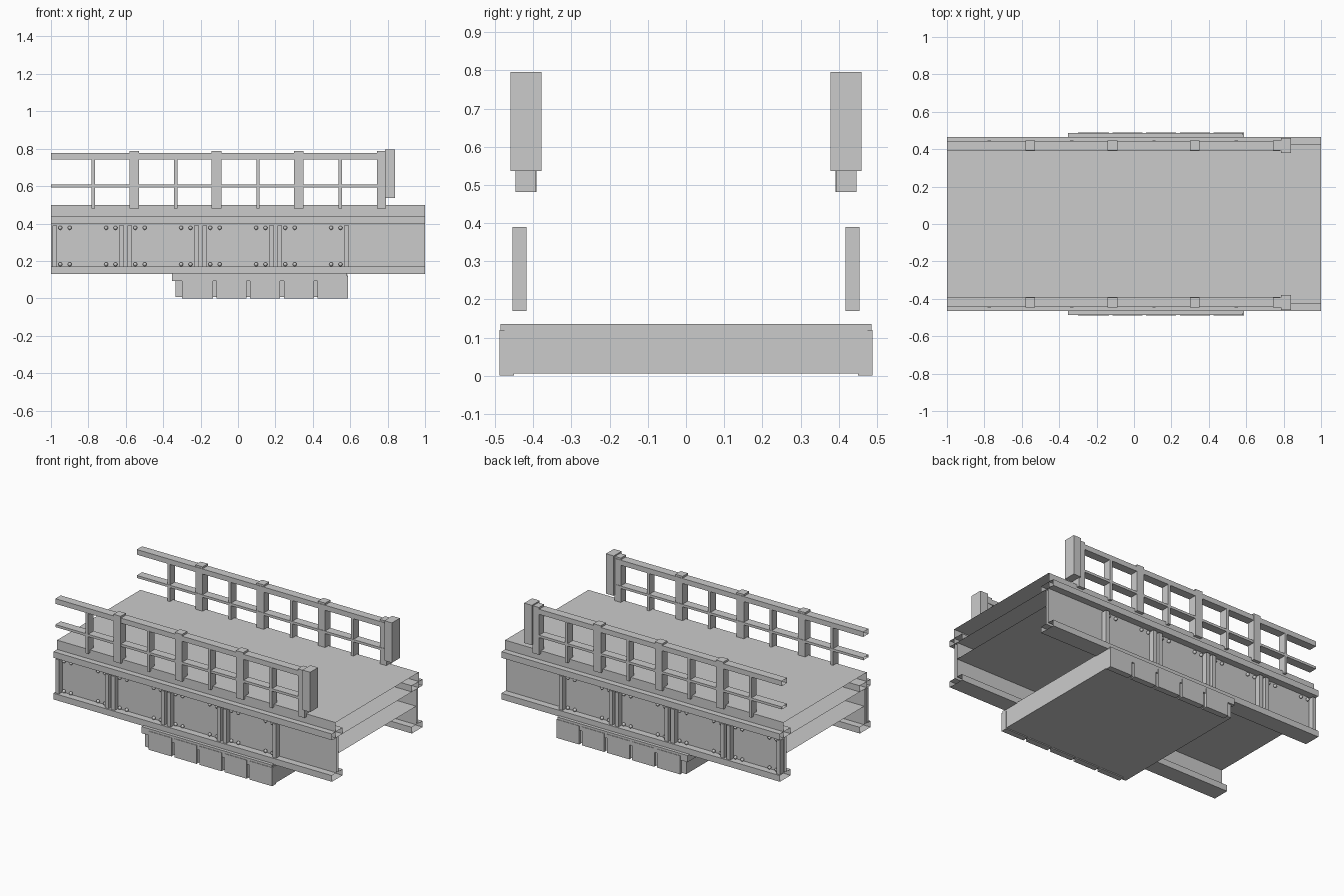
import bpy, bmesh
from mathutils import Matrix

cube = bpy.data.objects.get("Cube")
if cube:
    bpy.data.objects.remove(cube, do_unlink=True)

concrete = bpy.data.materials.new("concrete_grey")
concrete.use_nodes = True
GREY = (0.6, 0.6, 0.6, 1)
concrete.diffuse_color = GREY
concrete.node_tree.nodes["Principled BSDF"].inputs["Base Color"].default_value = GREY


def finish(bm, name):
    mesh = bpy.data.meshes.new(name)
    bm.to_mesh(mesh)
    bm.free()
    mesh.materials.append(concrete)
    obj = bpy.data.objects.new(name, mesh)
    bpy.context.collection.objects.link(obj)
    return obj


def add_box(bm, x, y, z, open_ends=False):
    """Box from (low, high) ranges, optionally without its two x faces."""
    size = [b - a for a, b in (x, y, z)]
    mid = [(a + b) / 2 for a, b in (x, y, z)]
    verts = bmesh.ops.create_cube(
        bm, size=1, matrix=Matrix.Translation(mid) @ Matrix.Diagonal((*size, 1)))["verts"]
    if open_ends:
        faces = {f for v in verts for f in v.link_faces}
        for f in faces:
            f.normal_update()
        ends = [f for f in faces if abs(f.normal.x) > 0.9]
        bmesh.ops.delete(bm, geom=ends, context='FACES_ONLY')


def boxes(name, items, open_ends=False, mirror=True):
    bm = bmesh.new()
    for item in items:
        add_box(bm, *item, open_ends=open_ends)
    obj = finish(bm, name)
    return mirrored(obj) if mirror else obj


def mirrored(obj):
    mod = obj.modifiers.new("both_sides", 'MIRROR')
    mod.use_axis = (False, True, False)
    mod.use_mirror_merge = False
    return obj


FULL = (-1, 1)

# Open-ended road deck, and the soffit sheet between the girder webs
boxes("deck", [(FULL, (-0.427, 0.427), (0.40, 0.50))], open_ends=True, mirror=False)
bm = bmesh.new()
bmesh.ops.create_grid(bm, x_segments=1, y_segments=1, size=1,
                      matrix=Matrix.Translation((0, 0, 0.29)) @ Matrix.Diagonal((1, 0.40, 1, 1)))
bmesh.ops.reverse_faces(bm, faces=bm.faces)
finish(bm, "soffit")

# I-section girders, extruded along x with open ends
half = [(0.465, 0.13), (0.465, 0.17), (0.42, 0.17), (0.42, 0.40), (0.465, 0.40), (0.465, 0.44)]
profile = half + [(0.82 - y, z) for y, z in reversed(half)]
bm = bmesh.new()
rings = [[bm.verts.new((x, -y, z)) for y, z in profile] for x in FULL]
for i in range(len(profile)):
    j = (i + 1) % len(profile)
    bm.faces.new((rings[0][i], rings[0][j], rings[1][j], rings[1][i]))
bmesh.ops.recalc_face_normals(bm, faces=bm.faces)
mirrored(finish(bm, "girders"))

# Web stiffeners and rivets, four panels per side
panels = [-0.98 + 0.401 * i for i in range(4)]
boxes("web_stiffeners", [((x - 0.013, x + 0.013), (-0.455, -0.418), (0.17, 0.39))
                         for p in panels for x in (p, p + 0.357)])
bm = bmesh.new()
for p in panels:
    for dx in (0.03, 0.08, 0.275, 0.325):
        for z in (0.182, 0.377):
            bmesh.ops.create_uvsphere(bm, u_segments=10, v_segments=6, radius=0.011,
                                      matrix=Matrix.Translation((p + dx, -0.429, z)))
rivets = mirrored(finish(bm, "rivets"))
rivets.data.shade_smooth()

# Railings
boxes("handrails", [((-1, 0.78), (-0.445, -0.39), (0.743, 0.776)),
                    ((-1, 0.78), (-0.445, -0.39), (0.592, 0.608))], open_ends=True)
posts = [-0.555 + 0.44 * i for i in range(4)]
spans = [(x - 0.026, x + 0.026) for x in posts[:3]] + [(0.743, 0.79)]
boxes("railing_posts", [(span, (-0.447, -0.393), (0.481, 0.788)) for span in spans])
boxes("railing_balusters", [((x - 0.227, x - 0.209), (-0.446, -0.392), (0.481, 0.745))
                            for x in posts])
boxes("end_boxes", [((0.785, 0.84), (-0.46, -0.379), (0.537, 0.796))])

# Pier block with a cap and separate side panels
boxes("pier_core", [((-0.335, 0.586), (-0.475, 0.475), (0.006, 0.128))], mirror=False)
boxes("pier_cap", [((-0.352, 0.584), (-0.486, 0.486), (0.092, 0.135))], mirror=False)
edges = [-0.30, -0.125, 0.055, 0.235, 0.415, 0.588]
boxes("pier_side_panels", [((a + (0.01 if a > -0.2 else 0), b - (0.01 if b < 0.5 else 0)),
                            (-0.489, -0.45), (0, 0.12))
                           for a, b in zip(edges, edges[1:])])
